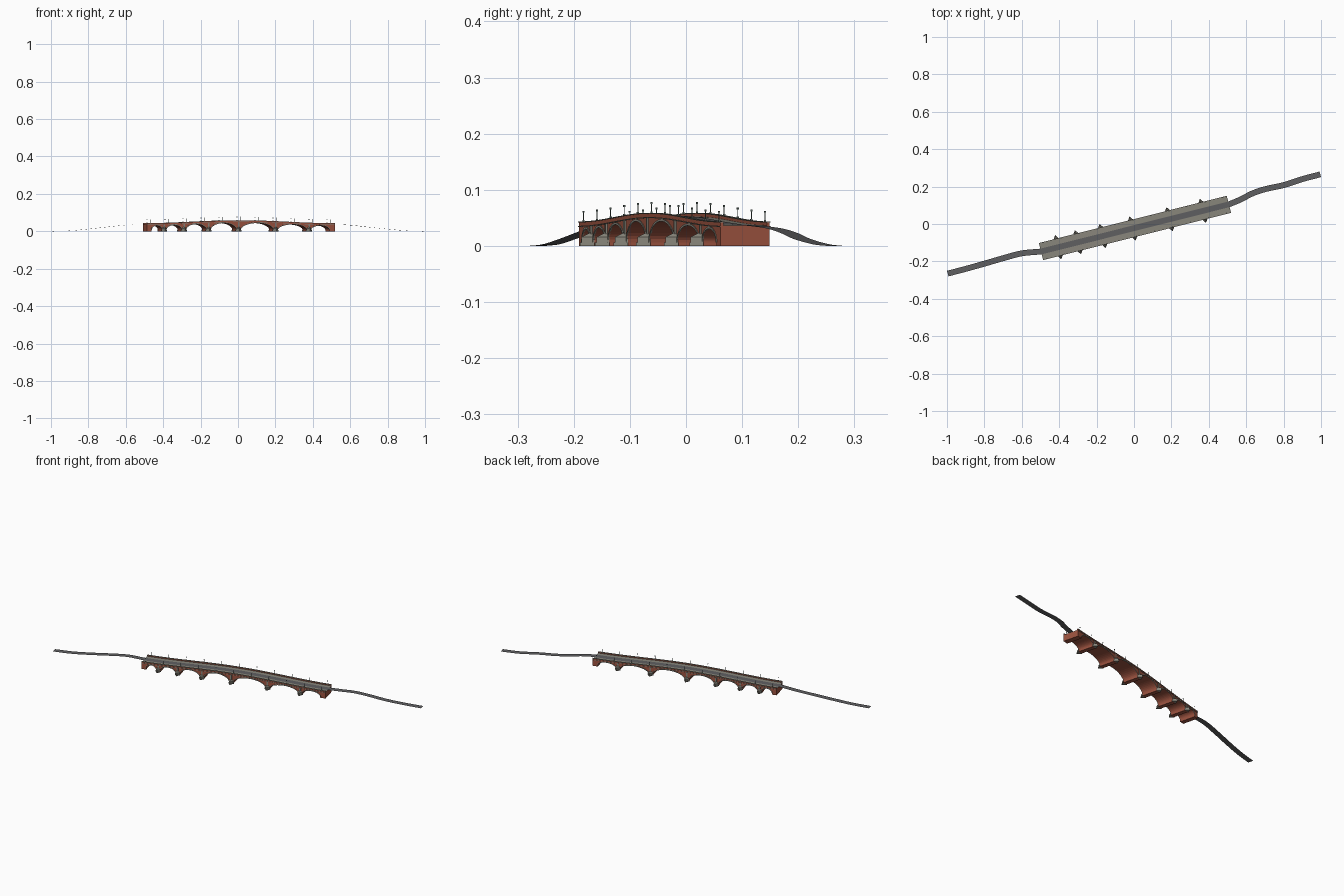
import bpy, bmesh, math
from mathutils import Vector

if "Cube" in bpy.data.objects:
    bpy.data.objects.remove(bpy.data.objects["Cube"])

ANG = math.radians(14.1)
U = Vector((math.cos(ANG), math.sin(ANG), 0))     # along the bridge
V = Vector((-math.sin(ANG), math.cos(ANG), 0))    # across the bridge
C = Vector((0.005, -0.021, 0))
HL, HW = 0.518, 0.045


def P(s, v, z):
    return C + U * s + V * v + Vector((0, 0, z))


def mat(name, col):
    m = bpy.data.materials.new(name)
    m.diffuse_color = (*col, 1)
    m.use_nodes = True
    m.node_tree.nodes["Principled BSDF"].inputs["Base Color"].default_value = m.diffuse_color
    return m


BRICK = mat("brick", (0.33, 0.085, 0.05))
STONE = mat("stone", (0.25, 0.24, 0.20))
ROAD = mat("asphalt", (0.115, 0.115, 0.12))
IRON = mat("iron", (0.12, 0.16, 0.14))


def make(name, bm, m):
    bmesh.ops.recalc_face_normals(bm, faces=bm.faces[:])
    me = bpy.data.meshes.new(name)
    bm.to_mesh(me)
    bm.free()
    me.materials.append(m)
    ob = bpy.data.objects.new(name, me)
    bpy.context.collection.objects.link(ob)
    return ob


def strip(bm, cols, v0, v1):
    """Solid swept along the bridge; cols = (s_low, z_low, s_high, z_high)."""
    rings = [[bm.verts.new(P(*p)) for p in ((a, v0, b), (a, v1, b), (c, v1, d), (c, v0, d))]
             for a, b, c, d in cols]
    for r, q in zip(rings, rings[1:]):
        for i in range(4):
            j = (i + 1) % 4
            bm.faces.new((r[i], r[j], q[j], q[i]))
    bm.faces.new(rings[0])
    bm.faces.new(rings[-1])


def box(bm, s0, s1, v0, v1, z0, z1):
    strip(bm, [(s0, z0, s0, z1), (s1, z0, s1, z1)], v0, v1)


def top(s):      # parapet top line
    return 0.043 + 0.0155 * math.cos(math.pi * s / (2 * HL)) ** 2


def deck(s):
    return top(s) - 0.007


# Bays between pier centres
piers = [-0.423, -0.314, -0.178, -0.013, 0.191, 0.375]
edges = [-HL + 0.014] + piers + [HL - 0.018]
SPR, HP = 0.006, 0.012
bays = [(a + HP, b - HP) for a, b in zip(edges, edges[1:])]
N = 20


def arch(a, b, grow=0.0):
    c, r = (a + b) / 2, (b - a) / 2
    crown = deck(c) - 0.0065
    out = []
    for i in range(N + 1):
        t = math.pi * (1 - i / N)
        out.append((c + (r + grow) * math.cos(t), SPR + (crown - SPR + grow) * math.sin(t)))
    return out


# Brick body with arches cut out
cols = [(-HL, 0, -HL, deck(-HL))]
for a, b in bays:
    cols.append((a, 0, a, deck(a)))
    cols += [(s, z, s, deck(s)) for s, z in arch(a, b)]
    cols.append((b, 0, b, deck(b)))
cols.append((HL, 0, HL, deck(HL)))
bm = bmesh.new()
strip(bm, cols, -HW, HW)
make("bridge_body", bm, BRICK)

# Stone arch rings on both faces
bm = bmesh.new()
for a, b in bays:
    ring = [(p[0], p[1], q[0], q[1]) for p, q in zip(arch(a, b), arch(a, b, 0.004))]
    for v in (-HW, HW):
        strip(bm, ring, v - 0.0015, v + 0.0015)
make("arch_rings", bm, STONE)

line = [-HL + 2 * HL * i / 48 for i in range(49)]


def course(name, lo, hi, v0, v1, m, sides=(1, -1)):
    b = bmesh.new()
    for k in sides:
        strip(b, [(s, top(s) + lo, s, top(s) + hi) for s in line], k * v0, k * v1)
    return make(name, b, m)


# Parapets, coping, string course and pavement
course("parapets", -0.008, -0.001, HW - 0.005, HW, BRICK)
course("coping", -0.0012, 0.0005, HW - 0.006, HW + 0.0015, STONE)
course("string_course", -0.009, -0.0072, HW - 0.001, HW + 0.002, STONE)
course("pavement", -0.0075, -0.0063, -(HW - 0.004), HW - 0.004, STONE, (1,))

# Pointed cutwaters with sloping caps, and pilasters above
bm, bp = bmesh.new(), bmesh.new()
for s in piers:
    for k in (1, -1):
        for w, tip, z0, z1 in ((0.016, 0.0215, 0, 0.006), (0.0135, 0.019, 0.006, 0.016)):
            tri = [(s - w, k * (HW - 0.001)), (s + w, k * (HW - 0.001)), (s, k * (HW + tip))]
            lo = [bm.verts.new(P(x, y, z0)) for x, y in tri]
            hi = [bm.verts.new(P(x, y, z1)) for x, y in tri]
            bm.faces.new(lo)
            bm.faces.new(hi)
            for i in range(3):
                j = (i + 1) % 3
                bm.faces.new((lo[i], lo[j], hi[j], hi[i]))
        apex = bm.verts.new(P(s, k * HW, 0.025))
        for i in range(3):
            bm.faces.new((hi[i], hi[(i + 1) % 3], apex))
        v0, v1 = sorted((k * (HW - 0.001), k * (HW + 0.003)))
        box(bp, s - 0.004, s + 0.004, v0, v1, 0.015, deck(s) - 0.001)
make("cutwaters", bm, STONE)
make("pilasters", bp, STONE)

# Lamp posts along both parapets
bm = bmesh.new()
for i in range(11):
    s = -0.496 + 0.0992 * i
    for k in (1, -1):
        v, z = k * (HW - 0.003), top(s)
        box(bm, s - 0.0007, s + 0.0007, v - 0.0007, v + 0.0007, z, z + 0.017)
        box(bm, s - 0.0016, s + 0.0016, v - 0.0016, v + 0.0016, z, z + 0.003)
        box(bm, s - 0.0015, s + 0.0015, v - 0.0015, v + 0.0015, z + 0.016, z + 0.0195)
make("lamp_posts", bm, IRON)


def smooth_path(pts, n=8):
    pts = [Vector(p) for p in pts]
    e = [2 * pts[0] - pts[1]] + pts + [2 * pts[-1] - pts[-2]]
    out = []
    for a, b, c, d in zip(e, e[1:], e[2:], e[3:]):
        for i in range(n):
            t = i / n
            out.append(0.5 * (2 * b + (c - a) * t + (2 * a - 5 * b + 4 * c - d) * t * t
                              + (3 * b - a - 3 * c + d) * t ** 3))
    return out + [pts[-1]]


# Road ribbon: left approach, over the deck, right approach
left = smooth_path([(-0.996, -0.265, 0), (-0.9, -0.24, 0.003), (-0.8, -0.212, 0.012),
                    (-0.7, -0.183, 0.023), (-0.6, -0.157, 0.033), P(-HL, 0, deck(-HL) + 0.0015)])
mid = [P(s, 0, deck(s) + 0.0015) for s in line[1:-1]]
right = smooth_path([P(HL, 0, deck(HL) + 0.0015), (0.57, 0.131, 0.035), (0.63, 0.162, 0.03),
                     (0.7, 0.186, 0.022), (0.8, 0.208, 0.012), (0.9, 0.24, 0.003), (0.996, 0.2655, 0)])
path = left + mid + right
bm = bmesh.new()
prev = None
for i, p in enumerate(path):
    d = path[min(i + 1, len(path) - 1)] - path[max(i - 1, 0)]
    side = Vector((-d.y, d.x, 0)).normalized() * 0.0155
    cur = (bm.verts.new(p - side), bm.verts.new(p + side))
    if prev:
        bm.faces.new((prev[0], cur[0], cur[1], prev[1]))
    prev = cur
make("road", bm, ROAD)
